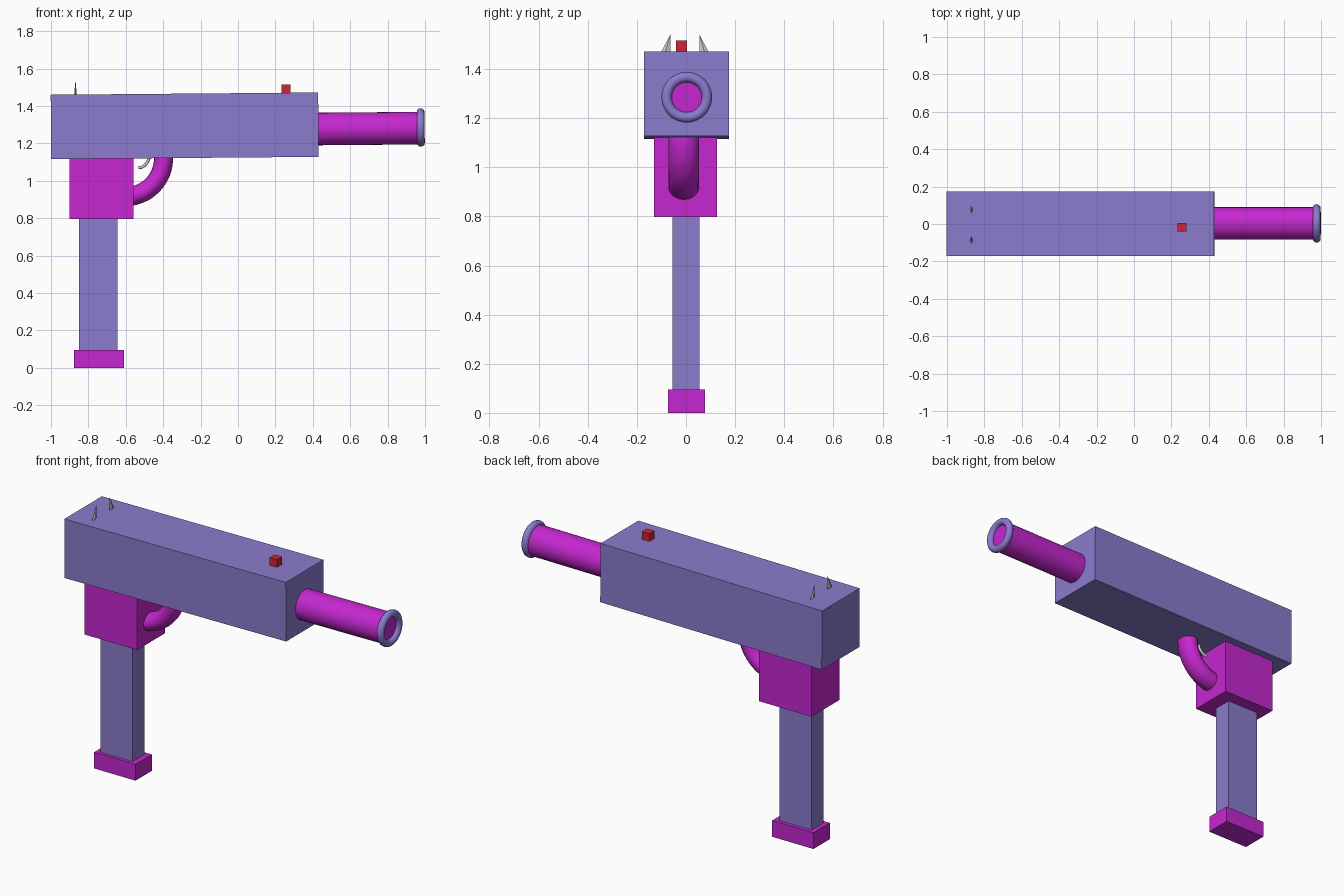
import bpy, bmesh
from math import radians, pi
from mathutils import Vector

if "Cube" in bpy.data.objects:
    bpy.data.objects.remove(bpy.data.objects["Cube"])

TILT = radians(-0.48)


def material(name, rgb):
    m = bpy.data.materials.new(name)
    m.diffuse_color = [c ** 2.2 for c in rgb] + [1]
    m.use_nodes = True
    m.node_tree.nodes["Principled BSDF"].inputs["Base Color"].default_value = m.diffuse_color
    return m


PURPLE = material("purple", (0.54, 0.48, 0.80))
MAGENTA = material("magenta", (0.77, 0.17, 0.81))
RED = material("red", (0.80, 0.16, 0.24))


def finish(name, mat, smooth=False):
    ob = bpy.context.object
    ob.name = name
    if mat:
        ob.data.materials.append(mat)
    if smooth:
        bpy.ops.object.shade_smooth_by_angle(angle=radians(40))
    return ob


def box(name, xs, ys, zs, mat, tilt=0):
    center = [(a + b) / 2 for a, b in (xs, ys, zs)]
    bpy.ops.mesh.primitive_cube_add(size=1, location=center, rotation=(0, tilt, 0))
    bpy.context.object.scale = [b - a for a, b in (xs, ys, zs)]
    return finish(name, mat)


# Main boxes
box("receiver_body", (-1, 0.43), (-0.172, 0.175), (1.122, 1.466), PURPLE, TILT)
box("grip_housing", (-0.9, -0.56), (-0.13, 0.127), (0.797, 1.125), MAGENTA)
box("magazine", (-0.85, -0.643), (-0.055, 0.055), (0.09, 0.80), PURPLE)
box("magazine_base", (-0.877, -0.61), (-0.074, 0.077), (0, 0.095), MAGENTA)
box("front_sight", (0.233, 0.281), (-0.041, 0.005), (1.46, 1.515), RED, TILT)

# Barrel and muzzle ring
bpy.ops.mesh.primitive_cylinder_add(vertices=32, radius=0.087, depth=0.575,
                                    location=(0.6875, 0.003, 1.279),
                                    rotation=(0, pi / 2 + TILT, 0))
finish("barrel", MAGENTA, True)
bpy.ops.mesh.primitive_torus_add(major_segments=48, minor_segments=12,
                                 major_radius=0.082, minor_radius=0.021,
                                 location=(0.977, 0.003, 1.285),
                                 rotation=(0, pi / 2 + TILT, 0))
finish("muzzle_ring", PURPLE, True)

# Trigger guard: ring half buried in the housing and body
bpy.ops.mesh.primitive_torus_add(major_segments=48, minor_segments=16,
                                 major_radius=0.205, minor_radius=0.051,
                                 location=(-0.603, -0.009, 1.12),
                                 rotation=(pi / 2, 0, 0))
guard = finish("trigger_guard", MAGENTA, True)
guard.scale.z = 1.22

# Trigger: thin hooked rod
curve = bpy.data.curves.new("trigger", "CURVE")
curve.dimensions = "3D"
curve.bevel_depth = 0.008
curve.bevel_resolution = 2
curve.use_fill_caps = True
spline = curve.splines.new("POLY")
path = [(-0.532, 1.069), (-0.514, 1.073), (-0.498, 1.083),
        (-0.485, 1.098), (-0.477, 1.115), (-0.474, 1.135)]
spline.points.add(len(path) - 1)
for p, (x, z) in zip(spline.points, path):
    p.co = (x, -0.005, z, 1)
bpy.context.collection.objects.link(bpy.data.objects.new("trigger", curve))

# Rear sights: mirrored thin spikes with upright inner edges
for name, side, inner in (("rear_sight_right", -1, 0.064), ("rear_sight_left", 1, 0.055)):
    bm = bmesh.new()
    base = [bm.verts.new((-0.869 + dx, side * (inner + dy), 1.45))
            for dx, dy in ((0, 0), (-0.008, 0.026), (0, 0.047), (0.008, 0.026))]
    tip = bm.verts.new((-0.869, side * inner, 1.54))
    bm.faces.new(base)
    for i in range(4):
        bm.faces.new((base[i], base[(i + 1) % 4], tip))
    bmesh.ops.recalc_face_normals(bm, faces=bm.faces)
    mesh = bpy.data.meshes.new(name)
    bm.to_mesh(mesh)
    bm.free()
    bpy.context.collection.objects.link(bpy.data.objects.new(name, mesh))
